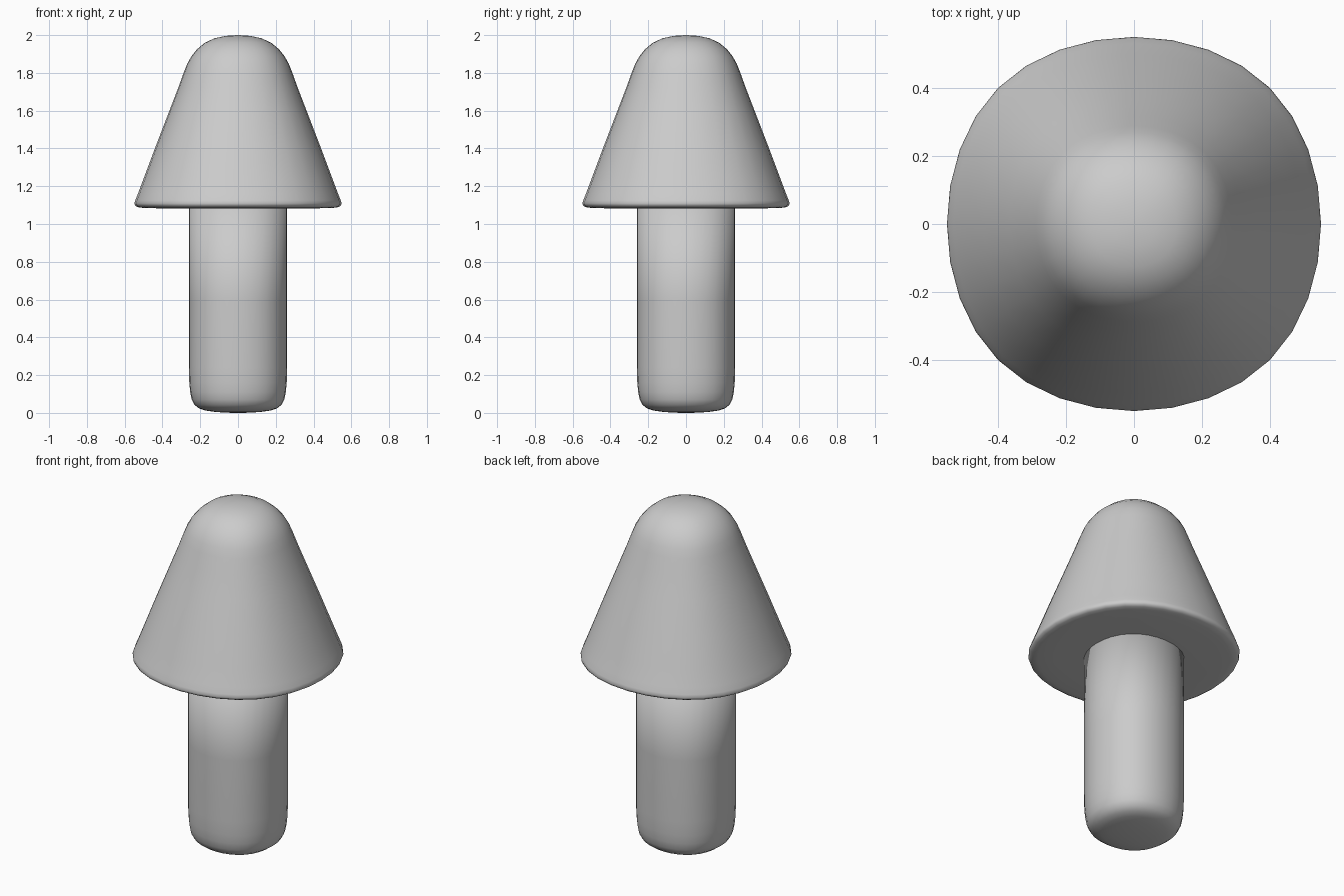
import bpy, bmesh

if "Cube" in bpy.data.objects:
    bpy.data.objects.remove(bpy.data.objects["Cube"])

SQUARE = [(1, 1), (-1, 1), (-1, -1), (1, -1)]
STEPS = 8


def rounded_section():
    """Slightly square circle: cubic B-spline of a square, unit radius on the axes."""
    pts = []
    for i in range(4):
        ctrl = [SQUARE[(i + k - 1) % 4] for k in range(4)]
        for s in range(STEPS):
            t = s / STEPS
            w = ((1 - t) ** 3 / 6,
                 (3 * t ** 3 - 6 * t ** 2 + 4) / 6,
                 (-3 * t ** 3 + 3 * t ** 2 + 3 * t + 1) / 6,
                 t ** 3 / 6)
            pts.append(tuple(sum(wk * c[a] for wk, c in zip(w, ctrl)) * 12 / 11
                             for a in (0, 1)))
    return pts


SECTION = rounded_section()


def loft(name, z_bottom, profile, z_top):
    """Closed body through (radius, z) rings, with a centre point at each end."""
    bm = bmesh.new()
    n = len(SECTION)
    rings = [[bm.verts.new((x * r, y * r, z)) for x, y in SECTION] for r, z in profile]
    low = bm.verts.new((0, 0, z_bottom))
    high = bm.verts.new((0, 0, z_top))
    for i in range(n):
        j = (i + 1) % n
        bm.faces.new((low, rings[0][j], rings[0][i]))
        bm.faces.new((high, rings[-1][i], rings[-1][j]))
        for a, b in zip(rings, rings[1:]):
            bm.faces.new((a[i], a[j], b[j], b[i]))
    bmesh.ops.recalc_face_normals(bm, faces=bm.faces[:])
    for f in bm.faces:
        f.smooth = True
    mesh = bpy.data.meshes.new(name)
    bm.to_mesh(mesh)
    bm.free()
    obj = bpy.data.objects.new(name, mesh)
    bpy.context.collection.objects.link(obj)
    return obj


# Stem with a softly rounded foot; its top is buried in the cap
loft("stem", 0.0, [
    (0.06, 0.001), (0.12, 0.005), (0.17, 0.012), (0.205, 0.023),
    (0.23, 0.042), (0.245, 0.07), (0.253, 0.11), (0.258, 0.16),
    (0.26, 0.24), (0.26, 0.6), (0.26, 1.13)], 1.13)

# Conical cap with a flat underside, tight rim and domed tip
loft("cap", 1.08, [
    (0.25, 1.081), (0.42, 1.083), (0.50, 1.085), (0.53, 1.089),
    (0.544, 1.097), (0.5485, 1.109), (0.544, 1.125), (0.53, 1.16),
    (0.498, 1.245), (0.44, 1.40), (0.365, 1.595), (0.317, 1.72),
    (0.288, 1.80), (0.269, 1.848), (0.247, 1.888), (0.217, 1.925),
    (0.175, 1.96), (0.125, 1.983), (0.065, 1.996)], 2.0)
